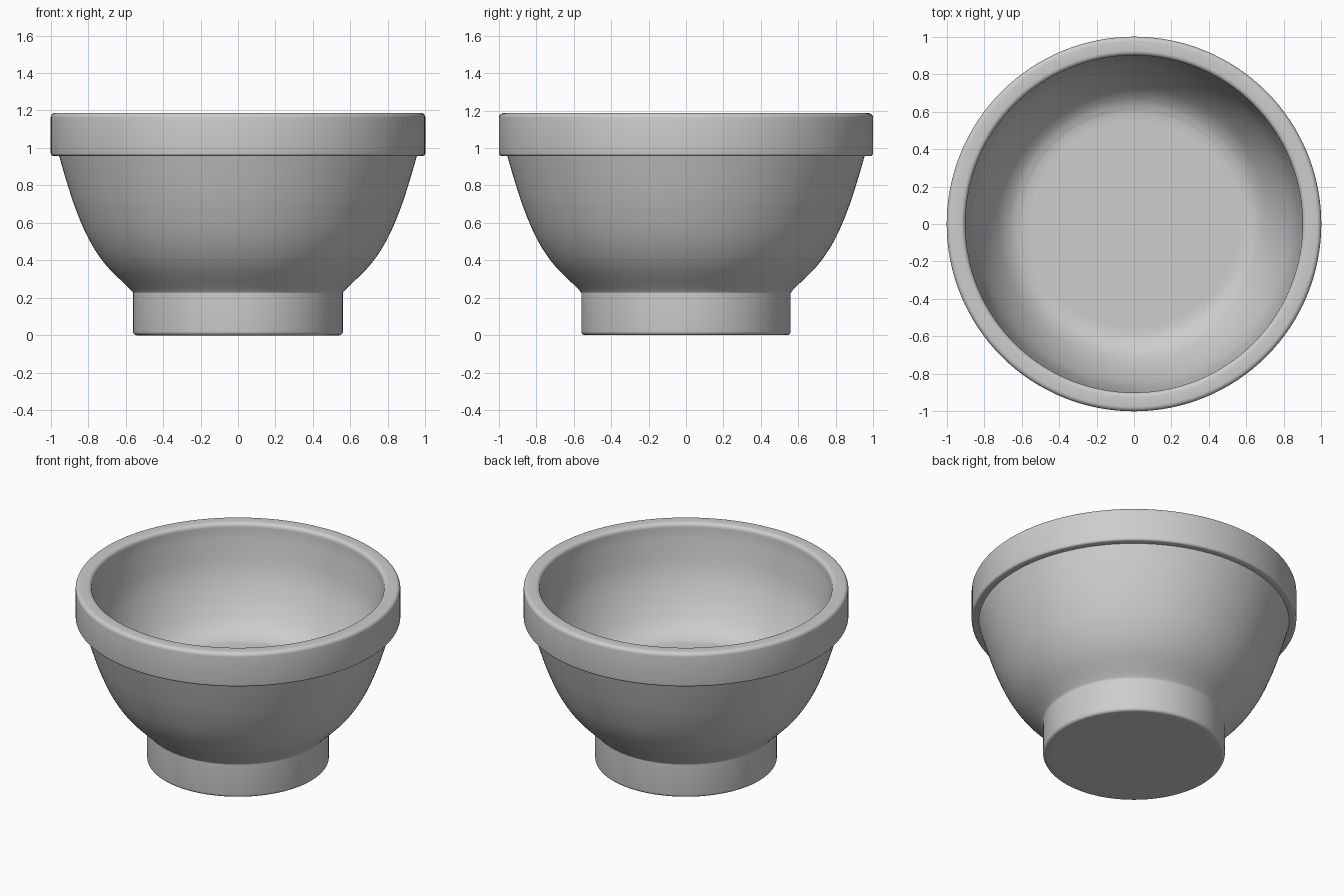
import bpy, bmesh, math

if "Cube" in bpy.data.objects:
    bpy.data.objects.remove(bpy.data.objects["Cube"])

SEGMENTS = 128

clay = bpy.data.materials.new("plain grey")
clay.diffuse_color = (0.61, 0.61, 0.61, 1)
clay.use_nodes = True
clay.node_tree.nodes["Principled BSDF"].inputs["Base Color"].default_value = clay.diffuse_color


def smooth_curve(pts, steps=6):
    """Smooth curve through the (radius, height) points."""
    p = [pts[0]] + pts + [pts[-1]]
    out = []
    for a, b, c, d in zip(p, p[1:], p[2:], p[3:]):
        for s in range(steps):
            t = s / steps
            out.append(tuple(0.5 * (2 * b[k] + (c[k] - a[k]) * t
                       + (2 * a[k] - 5 * b[k] + 4 * c[k] - d[k]) * t * t
                       + (3 * b[k] - a[k] - 3 * c[k] + d[k]) * t ** 3) for k in (0, 1)))
    return out + [pts[-1]]


def corner(r, z, size, start, steps=5):
    """Quarter-round corner centred on (r, z), starting at an angle in degrees."""
    angles = [math.radians(start + 90 * i / steps) for i in range(steps + 1)]
    return [(r + size * math.cos(a), z + size * math.sin(a)) for a in angles]


def lathe(name, profile):
    """Turn a profile, listed counterclockwise, around the z axis."""
    bm = bmesh.new()
    rings = []
    for r, z in profile:
        if r < 1e-6:
            rings.append([bm.verts.new((0, 0, z))] * SEGMENTS)
        else:
            rings.append([bm.verts.new((r * math.cos(2 * math.pi * j / SEGMENTS),
                                        r * math.sin(2 * math.pi * j / SEGMENTS), z))
                          for j in range(SEGMENTS)])
    for low, high in zip(rings, rings[1:]):
        for j in range(SEGMENTS):
            k = (j + 1) % SEGMENTS
            loop = list(dict.fromkeys((low[j], low[k], high[k], high[j])))
            bm.faces.new(loop)
    mesh = bpy.data.meshes.new(name)
    bm.to_mesh(mesh)
    bm.free()
    mesh.materials.append(clay)
    obj = bpy.data.objects.new(name, mesh)
    bpy.context.collection.objects.link(obj)
    bpy.ops.object.select_all(action='DESELECT')
    obj.select_set(True)
    bpy.context.view_layer.objects.active = obj
    bpy.ops.object.shade_smooth_by_angle(angle=math.radians(35))
    return obj


# Solid cylindrical foot
lathe("foot", [(0, 0), (0.5, 0)] + corner(0.54, 0.02, 0.02, -90) + [(0.56, 0.225)])

# Curved outside of the bowl
lathe("outer_wall", smooth_curve([(0.56, 0.225), (0.58, 0.25), (0.705, 0.375), (0.795, 0.51),
                                  (0.865, 0.67), (0.915, 0.82), (0.955, 0.957)]))

# Thick band around the rim, with rounded edges
lathe("rim_band", [(0.955, 0.957)] + corner(0.985, 0.972, 0.015, -90)
      + corner(0.975, 1.162, 0.025, 0) + corner(0.925, 1.162, 0.025, 90))

# Hollow inside with a flat floor
lathe("interior", smooth_curve([(0.9, 1.162), (0.893, 1.08), (0.86, 0.89), (0.8, 0.735),
                                (0.725, 0.612), (0.66, 0.55), (0.6, 0.525)])
      + [(0.55, 0.525), (0, 0.525)])
